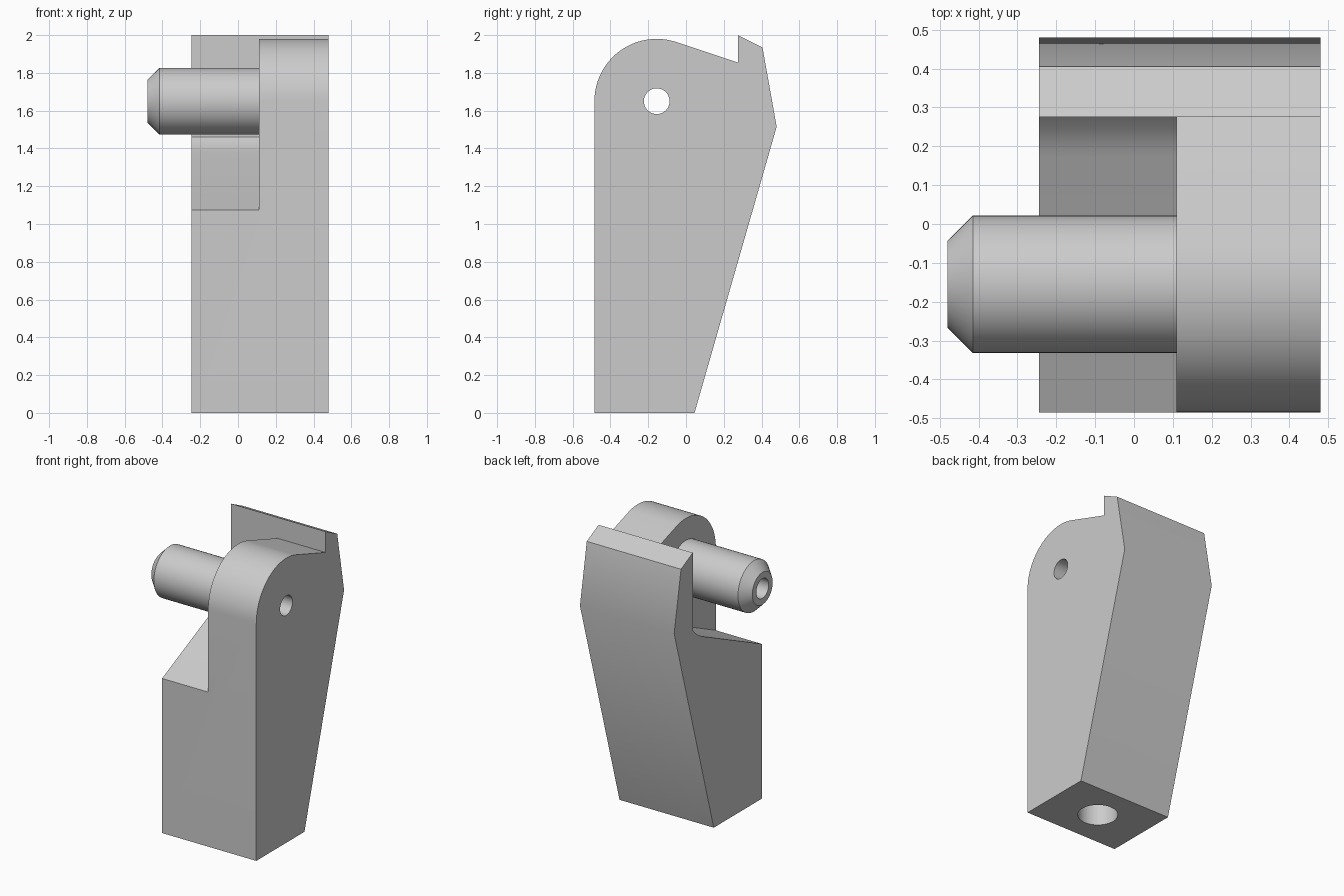
import bpy, bmesh, math
from mathutils import Matrix

old = bpy.data.objects.get("Cube")
if old:
    bpy.data.objects.remove(old, do_unlink=True)

grey = bpy.data.materials.new("plain grey")
grey.use_nodes = True
colour = (0.6, 0.6, 0.6, 1)
grey.diffuse_color = colour
grey.node_tree.nodes["Principled BSDF"].inputs["Base Color"].default_value = colour

PIVOT_Y, PIVOT_Z = -0.155, 1.65
LEFT, RIGHT, STEP = -0.245, 0.48, 0.11


def finish(name, bm):
    bmesh.ops.recalc_face_normals(bm, faces=bm.faces)
    mesh = bpy.data.meshes.new(name)
    bm.to_mesh(mesh)
    bm.free()
    mesh.materials.append(grey)
    ob = bpy.data.objects.new(name, mesh)
    bpy.context.collection.objects.link(ob)
    return ob


def extrude_profile(name, points, x0, x1):
    """Extrude a (y, z) outline along x."""
    bm = bmesh.new()
    face = bm.faces.new([bm.verts.new((x0, y, z)) for y, z in points])
    new = bmesh.ops.extrude_face_region(bm, geom=[face])["geom"]
    verts = [v for v in new if isinstance(v, bmesh.types.BMVert)]
    bmesh.ops.translate(bm, verts=verts, vec=(x1 - x0, 0, 0))
    return finish(name, bm)


def cylinder(name, r1, r2, length, matrix, sides=48):
    bm = bmesh.new()
    bmesh.ops.create_cone(bm, cap_ends=True, segments=sides, radius1=r1,
                          radius2=r2, depth=length, matrix=matrix)
    return finish(name, bm)


def along_x(x):
    return Matrix.Translation((x, PIVOT_Y, PIVOT_Z)) @ Matrix.Rotation(math.pi / 2, 4, 'Y')


def cut(ob, cutter):
    mod = ob.modifiers.new("cut", 'BOOLEAN')
    mod.operation, mod.solver, mod.object = 'DIFFERENCE', 'EXACT', cutter
    with bpy.context.temp_override(object=ob, active_object=ob):
        bpy.ops.object.modifier_apply(modifier=mod.name)


# Side outline with a rounded front top and a raised lip at the back
arc = []
for i in range(25):
    a = math.radians(73 + 107 * i / 24)
    arc.append((PIVOT_Y + 0.33 * math.cos(a), PIVOT_Z + 0.33 * math.sin(a)))
outline = [(-0.485, 0), (0.045, 0), (0.48, 1.515), (0.405, 1.935),
           (0.275, 2.0), (0.275, 1.855)] + arc
body = extrude_profile("body", outline, LEFT, RIGHT)

# Stepped recess with a sloping floor that curves up to the back wall
recess = [(-0.6, 1.022), (0.175, 1.38), (0.21, 1.4), (0.245, 1.427),
          (0.275, 1.46), (0.275, 2.2), (-0.6, 2.2)]
recess_cutter = extrude_profile("recess_cutter", recess, LEFT - 0.1, STEP)

# Pivot pin with a chamfered tip
bm = bmesh.new()
rings = []
for x, r in ((STEP, 0.177), (-0.415, 0.177), (-0.48, 0.112)):
    ring = bmesh.ops.create_circle(bm, segments=48, radius=r, matrix=along_x(x))["verts"]
    rings.append(ring)
for a, b in zip(rings, rings[1:]):
    for i in range(48):
        j = (i + 1) % 48
        bm.faces.new((a[i], a[j], b[j], b[i]))
bm.faces.new(rings[0])
bm.faces.new(rings[-1])
pin = finish("pivot_pin", bm)

# Cross bore through pin and body, and blind hole in the base
bore_cutter = cylinder("bore_cutter", 0.068, 0.068, 2, along_x(0))
base_cutter = cylinder("base_hole_cutter", 0.128, 0.128, 1.4,
                       Matrix.Translation((0.1175, -0.22, 0)))

cut(body, recess_cutter)
cut(body, bore_cutter)
cut(body, base_cutter)
cut(pin, bore_cutter)

for cutter in (recess_cutter, bore_cutter, base_cutter):
    bpy.data.objects.remove(cutter, do_unlink=True)

# Smooth round surfaces, keep hard edges
bpy.ops.object.select_all(action='DESELECT')
for ob in (body, pin):
    ob.select_set(True)
bpy.context.view_layer.objects.active = body
bpy.ops.object.shade_smooth_by_angle(angle=math.radians(30))
